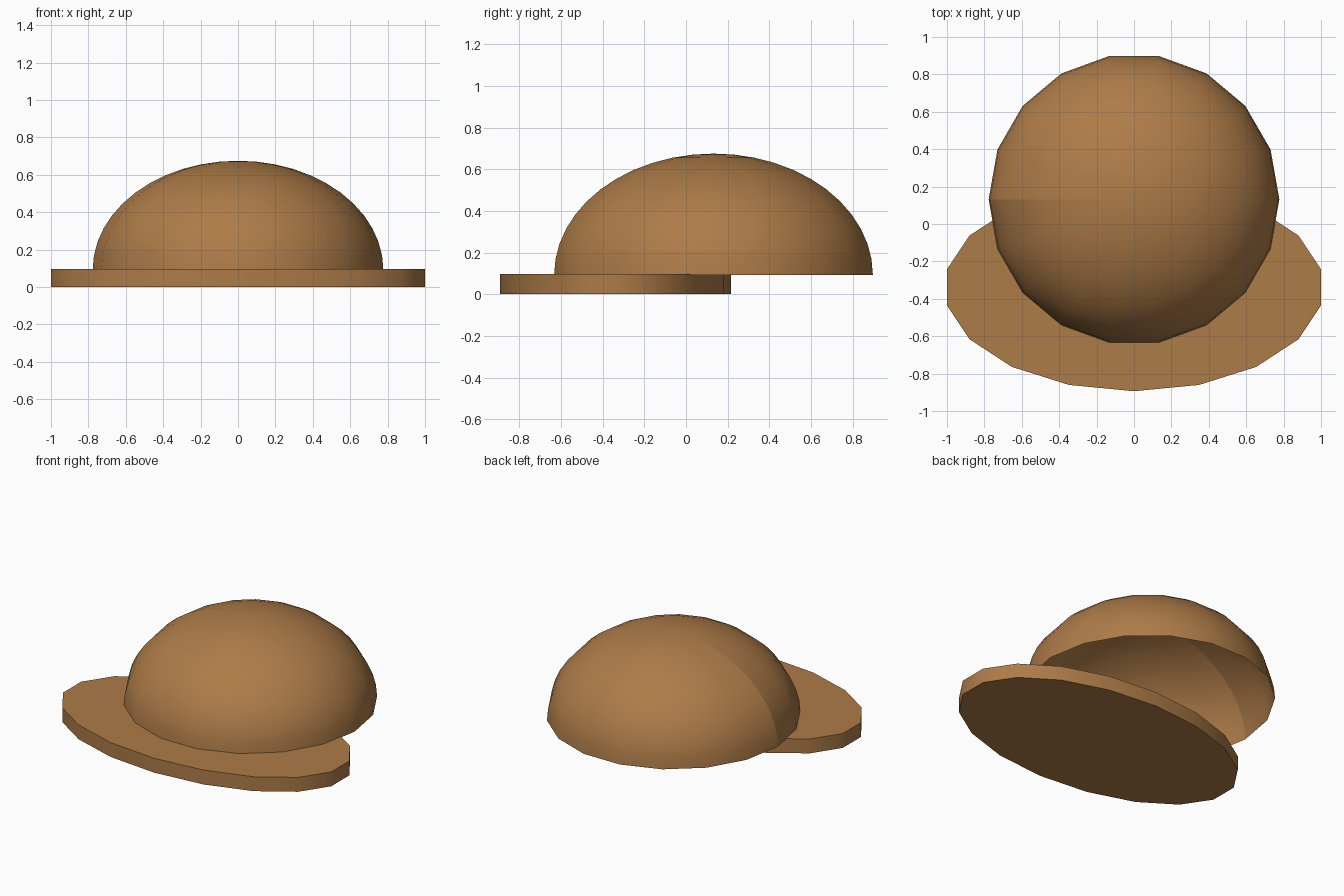
import bpy, bmesh
from math import sin, cos, pi, radians

if "Cube" in bpy.data.objects:
    bpy.data.objects.remove(bpy.data.objects["Cube"])

SIDES = 18
RINGS = 12

brown = bpy.data.materials.new("brown_felt")
brown.diffuse_color = (0.42, 0.20, 0.065, 1)
brown.use_nodes = True
brown.node_tree.nodes["Principled BSDF"].inputs["Base Color"].default_value = brown.diffuse_color


def finish(bm, name, angle):
    mesh = bpy.data.meshes.new(name)
    bm.to_mesh(mesh)
    bm.free()
    ob = bpy.data.objects.new(name, mesh)
    bpy.context.collection.objects.link(ob)
    mesh.materials.append(brown)
    bpy.ops.object.select_all(action='DESELECT')
    ob.select_set(True)
    bpy.context.view_layer.objects.active = ob
    bpy.ops.object.shade_smooth_by_angle(angle=radians(angle))
    return ob


# Crown: open flattened half dome, one lathed quarter arc with its seam on the left
R, H, CY, Z0 = 0.777, 0.583, 0.132, 0.092
bm = bmesh.new()
rings = []
for i in range(RINGS):
    t = pi / 2 * i / RINGS
    rings.append([bm.verts.new((R * cos(t) * cos(2 * pi * k / SIDES),
                                CY + R * cos(t) * sin(2 * pi * k / SIDES),
                                Z0 + H * sin(t))) for k in range(SIDES)])
top = bm.verts.new((0, CY, Z0 + H))
for k in range(SIDES):
    n = (k + 1) % SIDES
    for a, b in zip(rings, rings[1:]):
        bm.faces.new((a[k], a[n], b[n], b[k]))
    bm.faces.new((rings[-1][k], rings[-1][n], top))
# Split the seam so the shading breaks there
seam = [r[SIDES // 2] for r in rings] + [top]
bmesh.ops.split_edges(bm, edges=[bm.edges.get((a, b)) for a, b in zip(seam, seam[1:])])
finish(bm, "cap_crown", 60)

# Brim: thin oval disc pushed out to the front
bm = bmesh.new()
ring = [bm.verts.new((1.0154 * cos(a), -0.339 + 0.555 * sin(a), 0))
        for a in (-pi / 2 + 2 * pi * k / SIDES for k in range(SIDES))]
base = bm.faces.new(ring)
up = bmesh.ops.extrude_face_region(bm, geom=[base], use_keep_orig=True)
for v in up["geom"]:
    if isinstance(v, bmesh.types.BMVert):
        v.co.z = 0.097
bmesh.ops.recalc_face_normals(bm, faces=bm.faces)
finish(bm, "cap_brim", 50)
